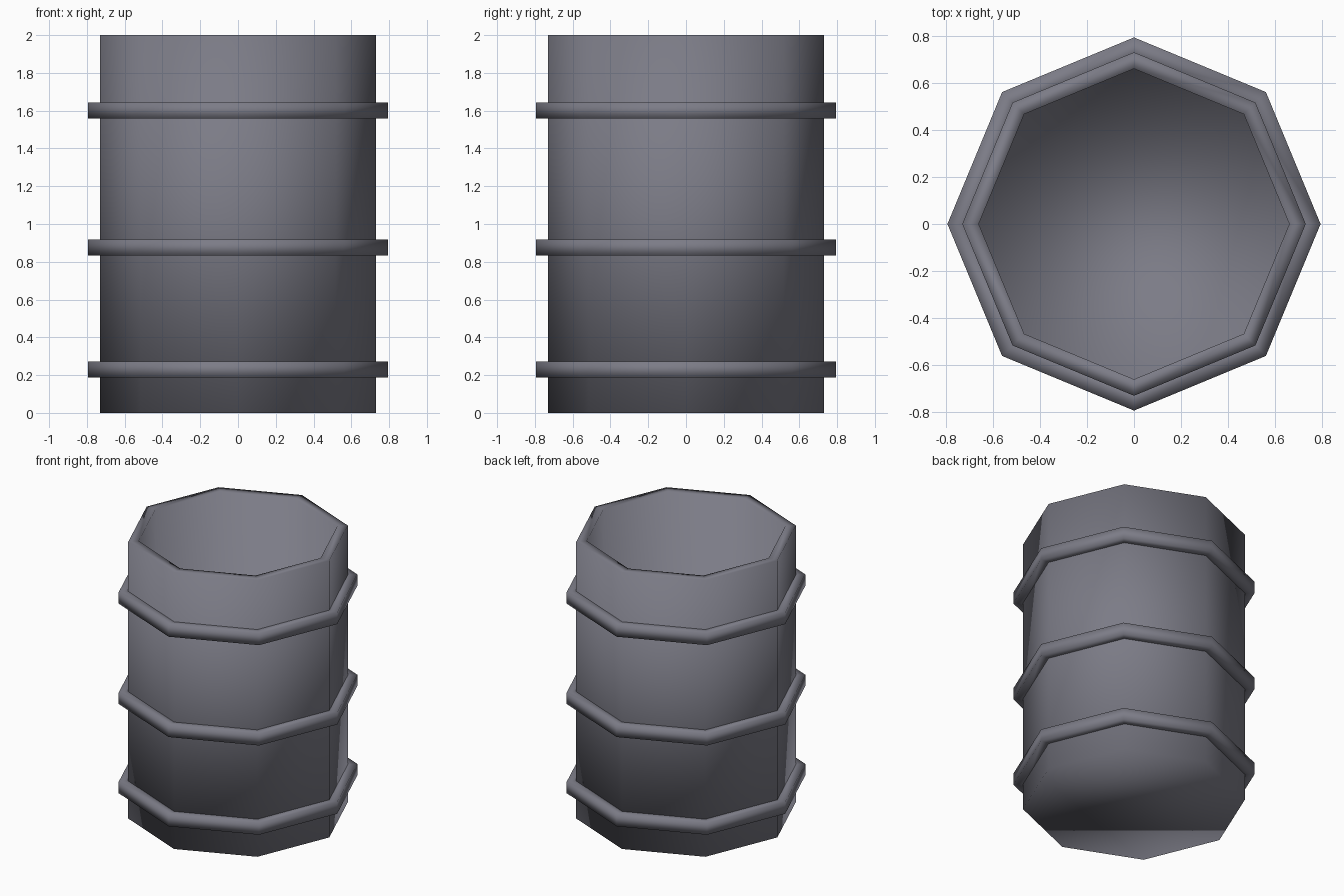
import bpy, bmesh, math

if "Cube" in bpy.data.objects:
    bpy.data.objects.remove(bpy.data.objects["Cube"])

SIDES = 8

metal = bpy.data.materials.new("dark_grey_metal")
metal.diffuse_color = (0.2, 0.2, 0.24, 1.0)
metal.use_nodes = True
metal.node_tree.nodes["Principled BSDF"].inputs["Base Color"].default_value = metal.diffuse_color


def lathe(name, profile, closed):
    """Spin (radius, z) points into an eight-sided smooth shell."""
    bm = bmesh.new()
    rings = []
    for r, z in profile:
        rings.append([bm.verts.new((r * math.cos(2 * math.pi * i / SIDES),
                                    r * math.sin(2 * math.pi * i / SIDES), z))
                      for i in range(SIDES)])
    pairs = list(zip(rings, rings[1:]))
    if closed:
        pairs.append((rings[-1], rings[0]))
    else:
        bm.faces.new(rings[0])
        bm.faces.new(rings[-1])
    for a, b in pairs:
        for i in range(SIDES):
            j = (i + 1) % SIDES
            bm.faces.new((a[i], a[j], b[j], b[i]))
    bmesh.ops.recalc_face_normals(bm, faces=bm.faces)
    for f in bm.faces:
        f.smooth = True
    mesh = bpy.data.meshes.new(name)
    bm.to_mesh(mesh)
    bm.free()
    mesh.materials.append(metal)
    ob = bpy.data.objects.new(name, mesh)
    bpy.context.collection.objects.link(ob)
    return ob


# Open drum: outer wall, rim, inner wall and floor
lathe("drum_body", [(0.73, 0), (0.73, 2), (0.66, 2), (0.66, 0.07)], False)

# Three raised hoops around the wall
for name, z in (("lower_hoop", 0.23), ("middle_hoop", 0.875), ("upper_hoop", 1.60)):
    lathe(name, [(0.70, z - 0.042), (0.793, z - 0.042),
                 (0.793, z + 0.042), (0.70, z + 0.042)], True)
